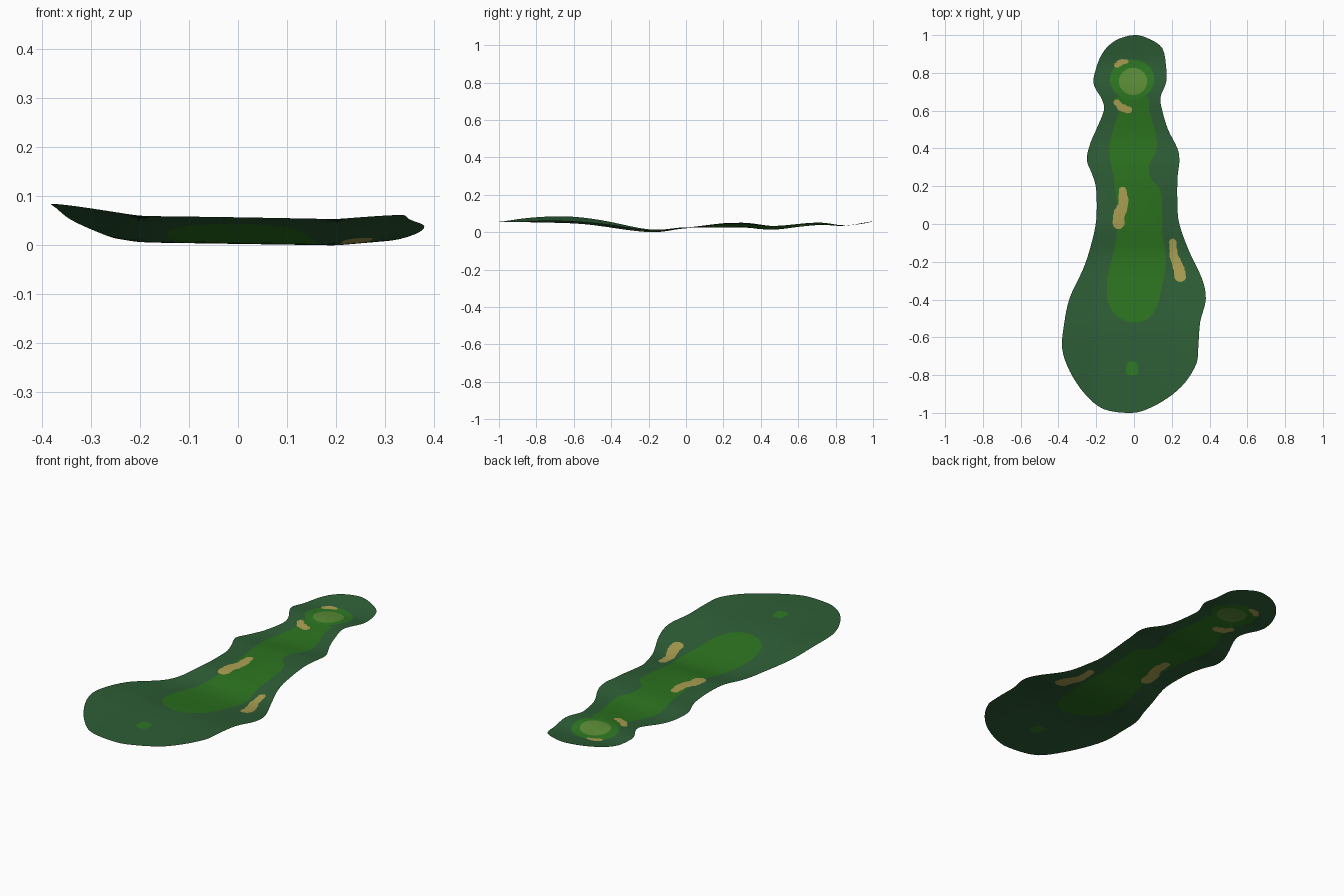
import bpy
import math
import random
from mathutils import Vector
from mathutils.geometry import delaunay_2d_cdt

random.seed(4)
cube = bpy.data.objects.get("Cube")
if cube:
    bpy.data.objects.remove(cube, do_unlink=True)


def make_material(name, colour):
    mat = bpy.data.materials.new(name)
    mat.use_nodes = True
    mat.diffuse_color = (*colour, 1)
    mat.node_tree.nodes["Principled BSDF"].inputs["Base Color"].default_value = (*colour, 1)
    return mat


def spline(points, steps, closed):
    """Smooth curve through the given points."""
    pts = [Vector(p) for p in points]
    count = len(pts)

    def pick(i):
        return pts[i % count] if closed else pts[max(0, min(count - 1, i))]

    result = []
    for i in range(count if closed else count - 1):
        a, b, c, d = (pick(i + k) for k in (-1, 0, 1, 2))
        for s in range(steps):
            t = s / steps
            result.append(0.5 * (2 * b + (c - a) * t
                                 + (2 * a - 5 * b + 4 * c - d) * t ** 2
                                 + (3 * b - a - 3 * c + d) * t ** 3))
    if not closed:
        result.append(pts[-1])
    return result


def blob(points, steps=4):
    """Closed smooth outline, points given in hundredths."""
    return spline([(x / 100, y / 100) for x, y in points], steps, True)


def oval(x, y, rx, ry, sides=36):
    angles = [math.tau * i / sides for i in range(sides)]
    return [Vector((x + rx * math.cos(a), y + ry * math.sin(a))) for a in angles]


def ribbon(path, jitter=0.003):
    """Rounded strip along (x, y, radius) points, with a slightly ragged edge."""
    line = spline(path, 6, False)
    last = len(line) - 1
    left, right = [], []
    for i, p in enumerate(line):
        way = (line[min(i + 1, last)] - line[max(i - 1, 0)]).xy.normalized()
        side = Vector((-way.y, way.x))
        left.append(p.xy + side * (p.z + random.uniform(-jitter, jitter)))
        right.append(p.xy - side * (p.z + random.uniform(-jitter, jitter)))
        if i in (0, last):
            out = way if i else -way
            caps = [p.xy + p.z * (side * math.cos(a) + out * math.sin(a))
                    for a in (math.pi * k / 6 for k in range(1, 6))]
            if i:
                end_cap = caps
            else:
                start_cap = caps
    return left + end_cap + right[::-1] + start_cap[::-1]


def inside(p, loop):
    hit = False
    for a, b in zip(loop, loop[1:] + loop[:1]):
        if (a.y > p.y) != (b.y > p.y):
            if p.x < a.x + (p.y - a.y) * (b.x - a.x) / (b.y - a.y):
                hit = not hit
    return hit


# Ground height: a rolling profile along y, raised at the wide sides
profile = spline([(-1, .06), (-.75, .057), (-.53, .047), (-.2, .006), (0, .026),
                  (.28, .038), (.46, .026), (.7, .048), (.85, .038), (1, .06)], 8, False)


def height(p):
    z = profile[-1].y if p.y > 0 else profile[0].y
    for a, b in zip(profile, profile[1:]):
        if a.x <= p.y <= b.x:
            z = a.y + (b.y - a.y) * (p.y - a.x) / (b.x - a.x)
            break
    bank = max(0, abs(p.x) - .2) * (.15 if p.x < 0 else .1)
    swell = max(0, min(1, p.y / .2)) * max(0, min(1, (.95 - p.y) / .3))
    return z + bank + p.x * (.05 * swell - .015 * (1 - swell))


# Outlines of the regions
rough = blob([
    (0, 100), (8, 98), (15, 93), (17, 83), (17, 75), (14, 67), (15, 60), (18, 50),
    (23, 40), (24, 33), (23, 24), (23, 10), (24, 0), (29, -14), (36, -29), (38, -40),
    (35, -52), (34, -66), (33, -74), (27, -84), (18, -92), (7, -98), (-2, -100),
    (-16, -98), (-26, -90), (-34, -78), (-38, -66), (-37, -53), (-34, -39), (-27, -24),
    (-23, -12), (-20, 2), (-20, 18), (-22, 26), (-25, 34), (-23, 43), (-20, 50),
    (-16, 60), (-17, 66), (-21, 73), (-21, 79), (-17, 90), (-10, 97)])
fairway = blob([
    (7, 67), (8, 60), (11, 50), (12, 40), (8, 31), (9, 24), (14, 18), (15, 5),
    (15, -6), (17, -19), (15, -32), (12, -44), (6, -51), (-2, -52), (-10, -48),
    (-14, -40), (-14, -29), (-11, -16), (-9, -5), (-9, 8), (-10, 18), (-11, 26),
    (-13, 39), (-11, 50), (-8, 60), (-10, 67)])
collar = oval(-.01, .765, .117, .107)
putting_green = oval(-.005, .755, .075, .072)
tee = blob([(-4, -75), (-3, -73), (1, -73), (2, -75), (2, -79), (1, -80), (-3, -80), (-4, -79)], 2)
bunkers = {
    "middle_bunker": ribbon([(-.06, .175, .022), (-.058, .1, .027), (-.08, .05, .03), (-.082, .003, .031)]),
    "side_bunker": ribbon([(.205, -.095, .018), (.212, -.17, .023), (.235, -.23, .028), (.245, -.275, .032)]),
    "back_bunker": ribbon([(-.092, .84, .013), (-.07, .856, .016), (-.042, .86, .013)]),
    "approach_bunker": ribbon([(-.092, .643, .017), (-.065, .617, .02), (-.028, .604, .018)]),
}

rough_green = make_material("rough dark green", (.027, .112, .037))
fairway_green = make_material("fairway green", (.025, .172, .014))
collar_green = make_material("collar green", (.027, .19, .016))
light_green = make_material("putting light green", (.107, .27, .038))
sand = make_material("sand", (.41, .35, .085))

# Regions in order of precedence
regions = [(name, loop, sand) for name, loop in bunkers.items()]
regions += [("putting_green", putting_green, light_green),
            ("collar", collar, collar_green),
            ("tee", tee, collar_green),
            ("fairway", fairway, fairway_green),
            ("rough", rough, rough_green)]

# Triangulate one sheet with every outline as an edge loop
points, edges = [], []
for name, loop, mat in regions:
    start, count = len(points), len(loop)
    points += loop
    edges += [(start + i, start + (i + 1) % count) for i in range(count)]
spacing = .03
for i in range(-13, 14):
    for j in range(-33, 34):
        p = Vector(((i + .5 * (j % 2)) * spacing, j * spacing))
        if inside(p, rough):
            points.append(p)
verts, _, faces, *_ = delaunay_2d_cdt(points, edges, [], 0, 1e-5)

# Sort the triangles into their parts
parts = {name: [] for name, _, _ in regions}
for face in faces:
    centre = sum((verts[i] for i in face), Vector((0, 0))) / len(face)
    for name, loop, mat in regions:
        if inside(centre, loop):
            parts[name].append(face)
            break

# One object per part, draped over the ground and resting on zero
lowest = min(height(v) for v in verts)
for name, loop, mat in regions:
    used = sorted({i for face in parts[name] for i in face})
    index = {v: k for k, v in enumerate(used)}
    mesh = bpy.data.meshes.new(name)
    mesh.from_pydata([(verts[i].x, verts[i].y, height(verts[i]) - lowest) for i in used], [],
                     [[index[i] for i in face] for face in parts[name]])
    mesh.materials.append(mat)
    mesh.shade_smooth()
    bpy.context.collection.objects.link(bpy.data.objects.new(name, mesh))
